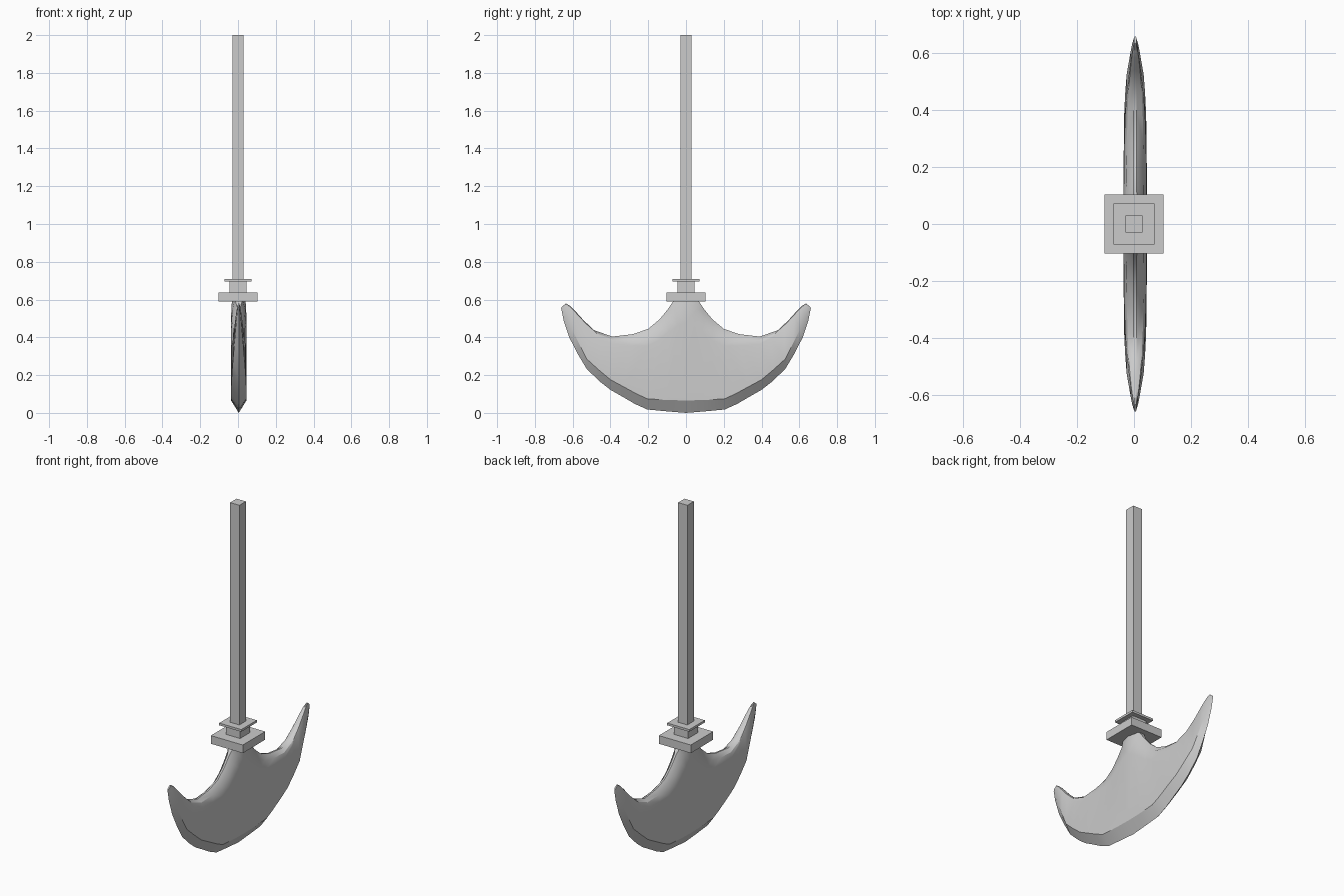
import bpy, bmesh


def block(name, half, z0, z1):
    bpy.ops.mesh.primitive_cube_add(size=1, location=(0, 0, (z0 + z1) / 2))
    ob = bpy.context.object
    ob.name = name
    ob.scale = (2 * half, 2 * half, z1 - z0)
    bpy.ops.object.transform_apply(location=False, rotation=False, scale=True)
    return ob


# Handle and square guard plates
block("handle", 0.03, 0.60, 2.0)
block("guard", 0.104, 0.59, 0.638)
block("collar", 0.045, 0.638, 0.697)
block("collar_plate", 0.072, 0.695, 0.708)

# Blade stations, centre to horn tip:
# cutting edge (y,z), bevel line (y,z), upper face line (y,z), top ridge (y,z), half widths of face and ridge
stations = [
    (0.00, 0.000, 0.00, 0.066, 0.00, 0.48, 0.00, 0.61, 0.041, 0.034),
    (0.10, 0.008, 0.10, 0.068, 0.045, 0.46, 0.062, 0.60, 0.041, 0.020),
    (0.205, 0.018, 0.205, 0.075, 0.09, 0.43, 0.095, 0.55, 0.041, 0.006),
    (0.27, 0.047, 0.26, 0.100, 0.14, 0.385, 0.14, 0.495, 0.040, 0.005),
    (0.335, 0.085, 0.33, 0.138, 0.20, 0.356, 0.20, 0.445, 0.040, 0.005),
    (0.40, 0.122, 0.40, 0.176, 0.29, 0.357, 0.28, 0.417, 0.038, 0.005),
    (0.455, 0.165, 0.46, 0.226, 0.38, 0.362, 0.39, 0.404, 0.035, 0.005),
    (0.525, 0.232, 0.525, 0.285, 0.45, 0.395, 0.485, 0.437, 0.030, 0.005),
    (0.575, 0.315, 0.565, 0.365, 0.52, 0.455, 0.54, 0.488, 0.023, 0.004),
    (0.618, 0.400, 0.605, 0.445, 0.575, 0.512, 0.585, 0.538, 0.016, 0.004),
    (0.648, 0.490, 0.635, 0.515, 0.61, 0.552, 0.615, 0.567, 0.010, 0.003),
    (0.661, 0.555, 0.655, 0.563, 0.638, 0.576, 0.635, 0.580, 0.004, 0.002),
]

bm = bmesh.new()
for sx in (1, -1):
    for sy in (1, -1):
        rows = []
        for ey, ez, by, bz, uy, uz, ry, rz, w, r in stations:
            my, mz = uy * 0.4 + ry * 0.6, uz * 0.4 + rz * 0.6
            section = [(0, ey, ez), (w, by, bz), (w, uy, uz),
                       (r + (w - r) * 0.72, my, mz), (r, ry, rz), (0, ry, rz)]
            rows.append([bm.verts.new((sx * x, sy * y, z)) for x, y, z in section])
        for a, b in zip(rows, rows[1:]):
            for i in range(5):
                bm.faces.new((a[i], b[i], b[i + 1], a[i + 1]))
        bm.faces.new(rows[-1])
bmesh.ops.remove_doubles(bm, verts=bm.verts, dist=0.0005)
bmesh.ops.recalc_face_normals(bm, faces=bm.faces)
mesh = bpy.data.meshes.new("blade")
bm.to_mesh(mesh)
bm.free()
blade = bpy.data.objects.new("blade", mesh)
blade.location.x = 0.004
bpy.context.collection.objects.link(blade)

# Smooth faces with crisp bevel edges
bpy.ops.object.select_all(action='DESELECT')
blade.select_set(True)
bpy.context.view_layer.objects.active = blade
bpy.ops.object.shade_smooth_by_angle(angle=0.52)
